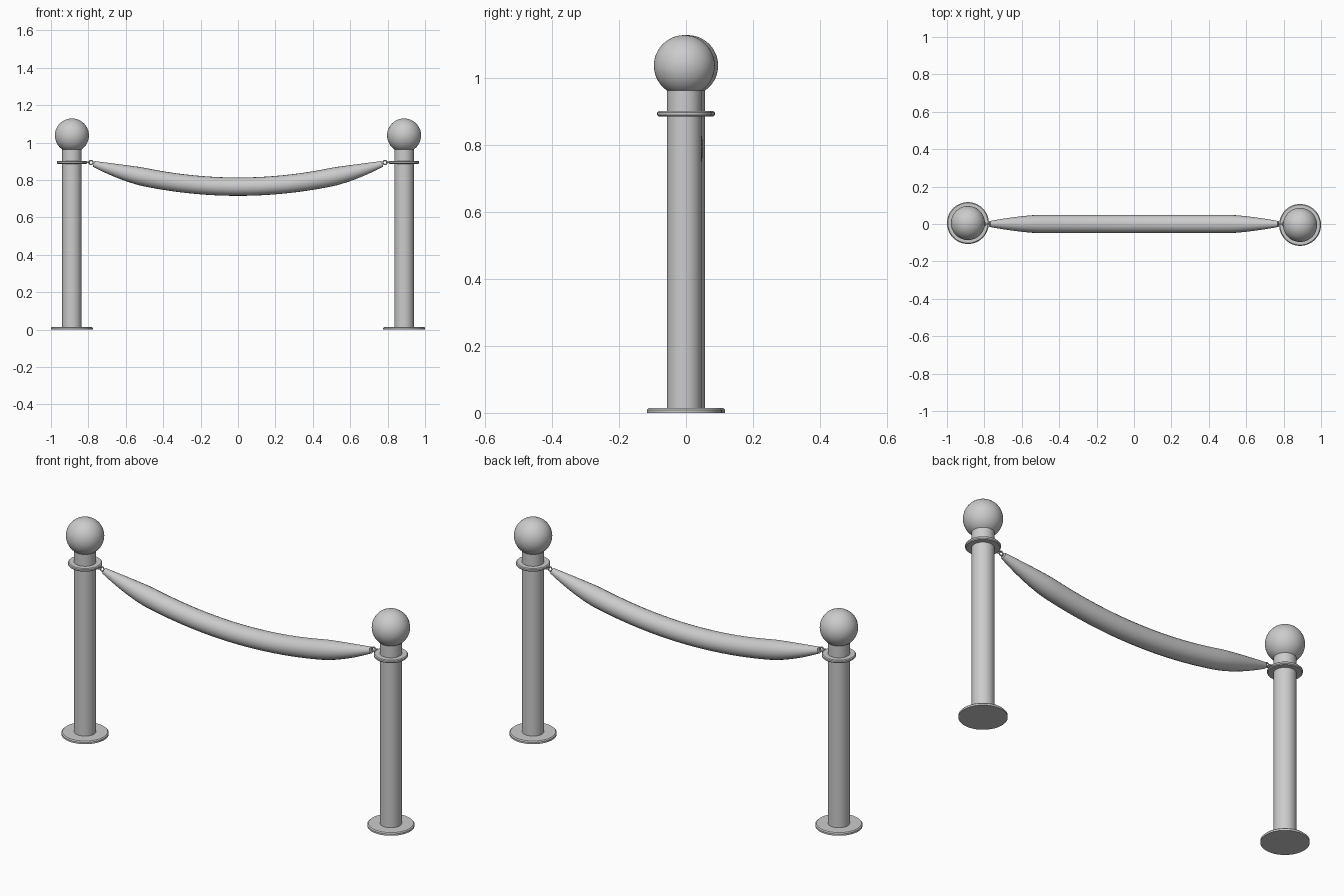
import bpy, math
from mathutils import Vector

if "Cube" in bpy.data.objects:
    bpy.data.objects.remove(bpy.data.objects["Cube"])


def finish(ob, name):
    ob.name = name
    bpy.ops.object.shade_smooth_by_angle(angle=math.radians(35))
    return ob


def lathe(name, profile, x, y, n=48):
    """Revolve (radius, z) points around a vertical axis at x, y."""
    verts = [(x + r * math.cos(2 * math.pi * i / n), y + r * math.sin(2 * math.pi * i / n), z)
             for r, z in profile for i in range(n)]
    faces = [(k * n + i, k * n + (i + 1) % n, (k + 1) * n + (i + 1) % n, (k + 1) * n + i)
             for k in range(len(profile) - 1) for i in range(n)]
    faces.append(tuple(reversed(range(n))))
    faces.append(tuple(range((len(profile) - 1) * n, len(profile) * n)))
    me = bpy.data.meshes.new(name)
    me.from_pydata(verts, [], faces)
    ob = bpy.data.objects.new(name, me)
    bpy.context.collection.objects.link(ob)
    bpy.ops.object.select_all(action='DESELECT')
    ob.select_set(True)
    bpy.context.view_layer.objects.active = ob
    return finish(ob, name)


def link(name, loc, rot, major=0.011, minor=0.0035):
    bpy.ops.mesh.primitive_torus_add(major_radius=major, minor_radius=minor, major_segments=24,
                                     minor_segments=10, location=loc, rotation=rot)
    return finish(bpy.context.object, name)


# Two posts, each with base plate, collar, ball and rope hooks
for side, s in (("left", -1), ("right", 1)):
    x, y = s * 0.888, -s * 0.005
    lathe(side + "_base", [(0.112, 0), (0.112, 0.009), (0.107, 0.014)], x, y)
    lathe(side + "_post", [(0.052, 0.012), (0.052, 0.98)], x, y)
    lathe(side + "_collar", [(0.05, 0.886), (0.077, 0.886), (0.081, 0.890), (0.081, 0.898),
                             (0.077, 0.902), (0.05, 0.902)], x, y)
    bpy.ops.mesh.primitive_uv_sphere_add(segments=48, ring_count=24, radius=0.091,
                                         location=(x, y, 1.038))
    finish(bpy.context.object, side + "_ball")
    link(side + "_collar_link", (s * 0.803, 0, 0.894), (0, 0, 0), 0.009)
    link(side + "_rope_link", (s * 0.786, 0, 0.893), (math.pi / 2, 0, 0))

# Sagging padded rope, tapered toward both ends
curve = bpy.data.curves.new("rope", 'CURVE')
curve.dimensions = '3D'
curve.bevel_depth = 0.049
curve.bevel_resolution = 8
curve.use_fill_caps = True
spline = curve.splines.new('POLY')
steps = 48
spline.points.add(steps)
for i, p in enumerate(spline.points):
    x = -0.772 + 1.544 * i / steps
    t = min(1, (0.772 - abs(x)) / 0.272)
    z = 0.764 + 0.122 * (x / 0.772) ** 2
    p.co = (x, 0, z, 1)
    p.radius = 0.32 + 0.68 * (1 - (1 - t) ** 1.5)
rope = bpy.data.objects.new("rope", curve)
bpy.context.collection.objects.link(rope)
bpy.ops.object.select_all(action='DESELECT')
rope.select_set(True)
bpy.context.view_layer.objects.active = rope
bpy.ops.object.convert(target='MESH')
finish(bpy.context.object, "rope")
